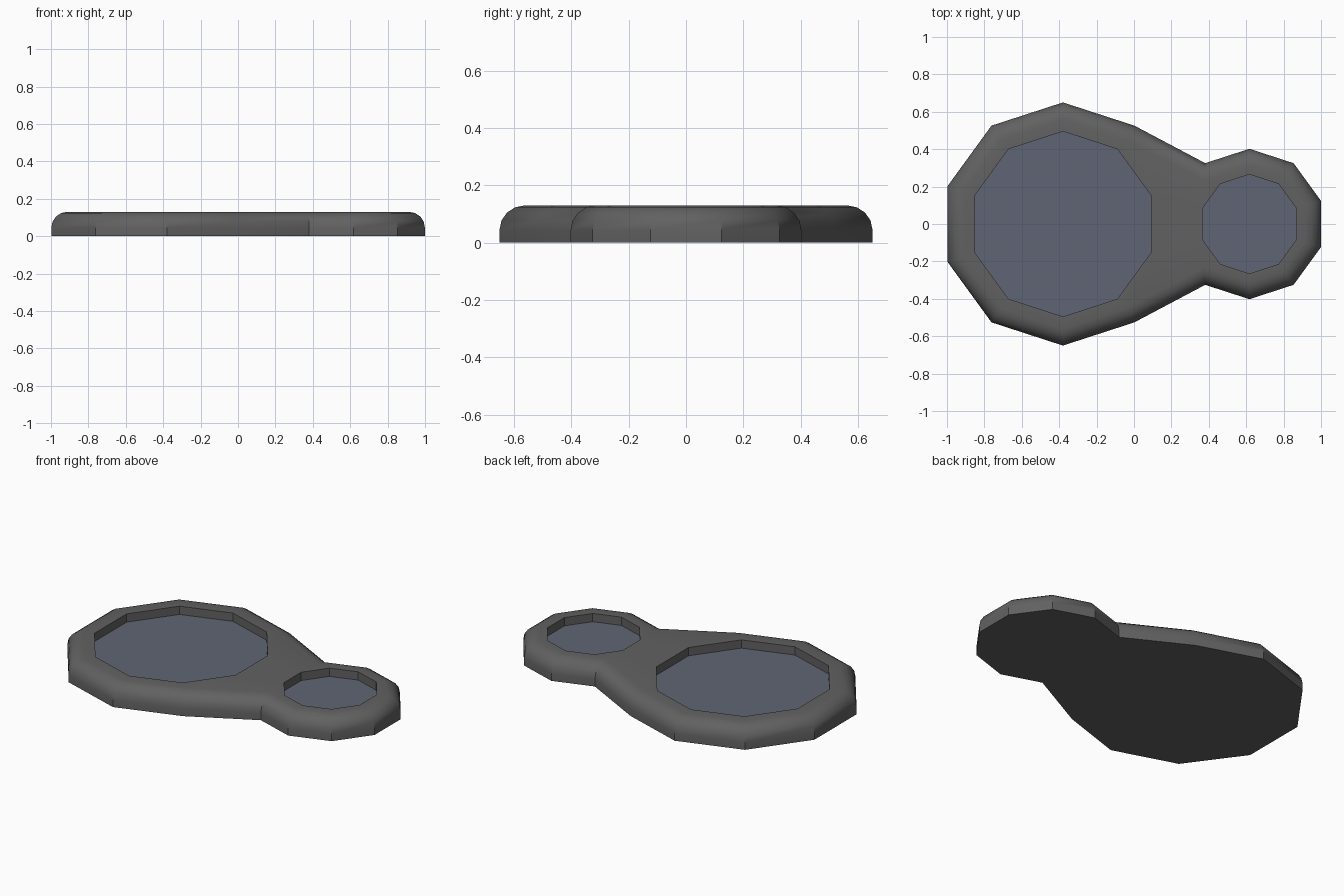
import bpy, bmesh, math
from mathutils import Vector

HEIGHT, ROUND, STEPS, DEPTH = 0.13, 0.085, 4, 0.05
BIG, SMALL = Vector((-0.38, 0)), Vector((0.617, 0))

cube = bpy.data.objects.get("Cube")
if cube:
    bpy.data.objects.remove(cube)


def material(name, colour):
    m = bpy.data.materials.new(name)
    m.use_nodes = True
    m.diffuse_color = (*colour, 1)
    m.node_tree.nodes["Principled BSDF"].inputs["Base Color"].default_value = (*colour, 1)
    return m


def arc(centre, radius, start, count):
    """Points of a ten-sided ring, counter-clockwise from a start angle."""
    angles = [math.radians(start + 36 * i) for i in range(count)]
    return [centre + radius * Vector((math.cos(a), math.sin(a))) for a in angles]


def inset(points, d):
    """Mitred inward offset of a counter-clockwise outline."""
    result = []
    for i, p in enumerate(points):
        a = (p - points[i - 1]).normalized()
        b = (points[(i + 1) % len(points)] - p).normalized()
        na, nb = Vector((-a.y, a.x)), Vector((-b.y, b.x))
        result.append(p + (na + nb) * d / (1 + na.dot(nb)))
    return result


bm = bmesh.new()


def ring(points, z):
    return [bm.verts.new((p.x, p.y, z)) for p in points]


def bridge(lower, upper):
    n = len(lower)
    for i in range(n):
        j = (i + 1) % n
        bm.faces.new((lower[i], lower[j], upper[j], upper[i]))


def loop_edges(verts):
    return [bm.edges.get((v, verts[i - 1])) for i, v in enumerate(verts)]


# Body outline: two joined ten-sided lobes, with a rounded upper edge
outline = arc(BIG, 0.65, 54, 8) + arc(SMALL, 0.402, 234, 8)
base = ring(outline, 0)
bm.faces.new(base[::-1])
previous = base
for k in range(STEPS + 1):
    t = math.pi / 2 * k / STEPS
    current = ring(inset(outline, ROUND * (1 - math.cos(t))),
                   HEIGHT - ROUND + ROUND * math.sin(t))
    bridge(previous, current)
    previous = current
top_edges = loop_edges(previous)

# Sunken wells with coloured floors
for centre, radius in ((BIG, 0.495), (SMALL, 0.265)):
    points = arc(centre, radius, 18, 10)
    rim, floor = ring(points, HEIGHT), ring(points, HEIGHT - DEPTH)
    bridge(rim, floor)
    bm.faces.new(floor).material_index = 1
    top_edges += loop_edges(rim)

# Flat top between the outline and the wells
bmesh.ops.triangle_fill(bm, edges=top_edges, use_beauty=True, normal=(0, 0, 1))
bmesh.ops.recalc_face_normals(bm, faces=bm.faces)

mesh = bpy.data.meshes.new("double_well_tray")
bm.to_mesh(mesh)
bm.free()
mesh.materials.append(material("dark grey", (0.12, 0.12, 0.12)))
mesh.materials.append(material("slate blue", (0.115, 0.13, 0.175)))
tray = bpy.data.objects.new("double_well_tray", mesh)
bpy.context.collection.objects.link(tray)

# Smooth rounded edge, crisp corners
bpy.ops.object.select_all(action="DESELECT")
tray.select_set(True)
bpy.context.view_layer.objects.active = tray
bpy.ops.object.shade_smooth_by_angle(angle=math.radians(30))
